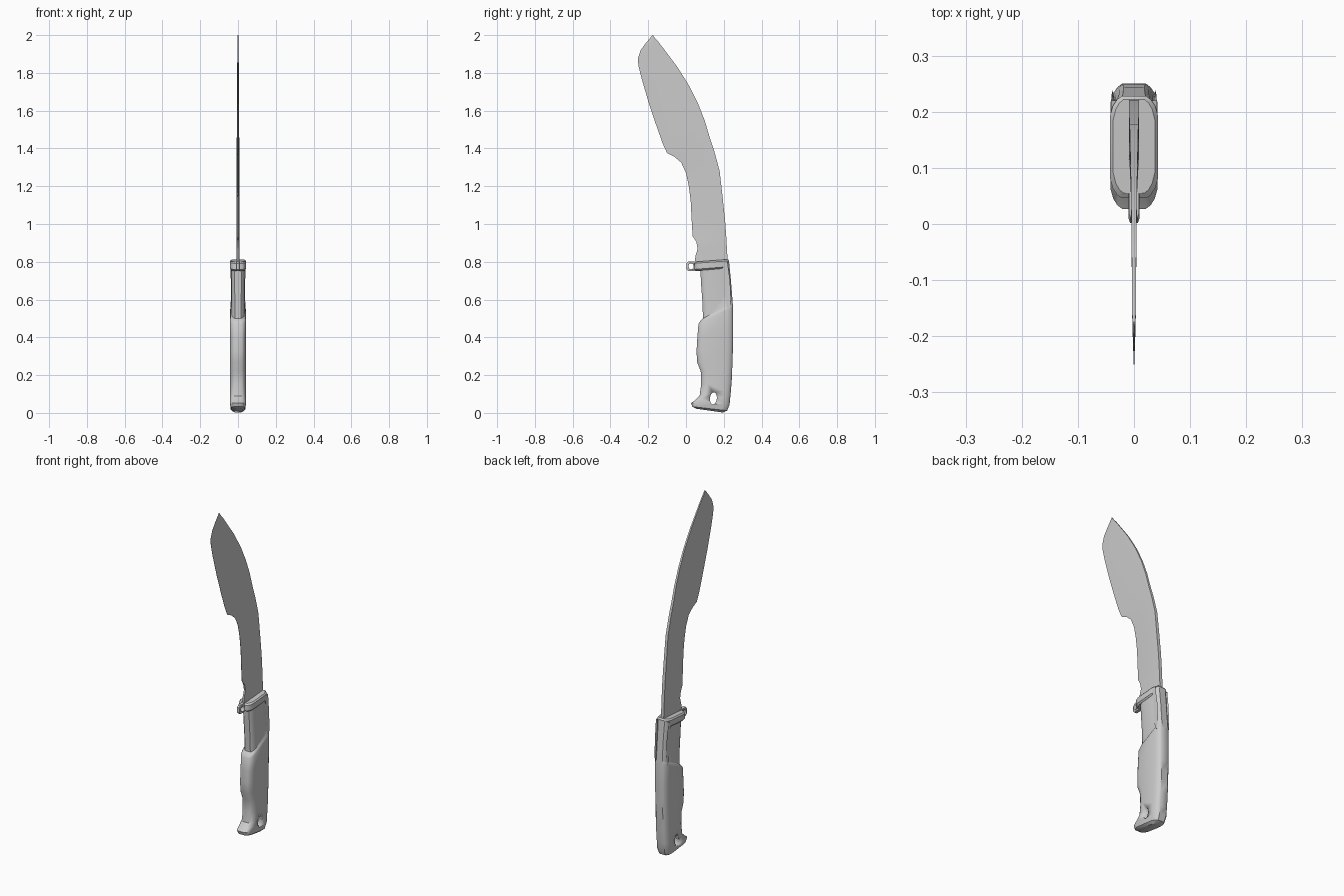
import bpy, bmesh, math
from mathutils import Vector, Matrix

if "Cube" in bpy.data.objects:
    bpy.data.objects.remove(bpy.data.objects["Cube"])

GREY = (0.6, 0.6, 0.6, 1)
mat = bpy.data.materials.new("plain grey")
mat.use_nodes = True
mat.diffuse_color = GREY
mat.node_tree.nodes["Principled BSDF"].inputs["Base Color"].default_value = GREY


def finish(name, bm, smooth=35):
    bmesh.ops.recalc_face_normals(bm, faces=bm.faces)
    me = bpy.data.meshes.new(name)
    bm.to_mesh(me)
    bm.free()
    me.materials.append(mat)
    ob = bpy.data.objects.new(name, me)
    bpy.context.collection.objects.link(ob)
    bpy.ops.object.select_all(action='DESELECT')
    ob.select_set(True)
    bpy.context.view_layer.objects.active = ob
    bpy.ops.object.shade_smooth_by_angle(angle=math.radians(smooth))
    return ob


def loft(name, rows, section, smooth=35):
    """Skin rows (front y, front z, back y, back z, half width) with a mirrored section."""
    bm = bmesh.new()
    rings = []
    for fy, fz, by, bz, half in rows:
        a, b = Vector((0, fy, fz)), Vector((0, by, bz))
        side = [(a.lerp(b, t), w * half) for t, w in section((b - a).length, fz)]
        ring = [bm.verts.new(p + Vector((w, 0, 0))) for p, w in side]
        ring += [bm.verts.new(p - Vector((w, 0, 0))) for p, w in reversed(side)]
        rings.append(ring)
    n = len(rings[0])
    for lo, hi in zip(rings, rings[1:]):
        for i in range(n):
            j = (i + 1) % n
            bm.faces.new((lo[i], lo[j], hi[j], hi[i]))
    bm.faces.new(rings[0])
    bm.faces.new(rings[-1])
    return finish(name, bm, smooth)


def punch(ob, y, z, ry, rz, tilt=0):
    """Cut an oval hole through the part along x."""
    bm = bmesh.new()
    m = (Matrix.Translation((0, y, z)) @ Matrix.Rotation(tilt, 4, 'X')
         @ Matrix.Diagonal((1, ry, rz, 1)) @ Matrix.Rotation(math.pi / 2, 4, 'Y'))
    bmesh.ops.create_cone(bm, cap_ends=True, segments=24, radius1=1, radius2=1,
                          depth=0.3, matrix=m)
    cutter = finish("hole_cutter", bm)
    cutter.hide_render = True
    mod = ob.modifiers.new("hole", 'BOOLEAN')
    mod.operation, mod.solver, mod.object = 'DIFFERENCE', 'EXACT', cutter
    bpy.context.view_layer.objects.active = ob
    bpy.ops.object.modifier_apply(modifier=mod.name)
    bpy.data.objects.remove(cutter)


# Cross-sections, given as (fraction from front to back, fraction of half width)
def rounded(length, z):
    corner = [(0, .5), (.006, .7), (.018, .88), (.036, 1)]
    return ([(d / length, w) for d, w in corner]
            + [(1 - d / length, w) for d, w in reversed(corner)])


def ground(length, z):
    edge = .55 if z < .92 else .08
    mid = 1 if z < .92 else .72
    return [(0, edge), (.45, mid), (.9, 1), (1, 1)]


def plain(length, z):
    return [(0, .7), (.1, 1), (.9, 1), (1, .7)]


# Blade: squared shoulder, narrow neck, broad forward belly and tip
edge_and_spine = [
    (.045, .78, .222, .78), (.05, .83, .219, .83), (.062, .87, .216, .88),
    (.055, .905, .214, .92), (.035, .935, .212, .95), (.03, 1.02, .207, 1.02),
    (.025, 1.12, .195, 1.13), (.015, 1.2, .185, 1.22), (0, 1.27, .178, 1.28),
    (-.025, 1.325, .165, 1.33), (-.06, 1.355, .15, 1.385), (-.1, 1.375, .125, 1.46),
    (-.125, 1.43, .1, 1.545), (-.16, 1.53, .065, 1.635), (-.2, 1.65, .018, 1.73),
    (-.235, 1.77, -.045, 1.83), (-.252, 1.84, -.09, 1.89), (-.255, 1.875, -.12, 1.93),
    (-.24, 1.92, -.147, 1.965), (-.215, 1.955, -.165, 1.985), (-.18, 1.997, -.175, 2)]
blade_rows = [r + (.009 - .006 * max(0, r[3] - 1.1) / .9,) for r in edge_and_spine]
loft("blade", blade_rows, ground, 25)

# Handle: hooked pommel, palm swell, slanted step, slimmer upper grip
handle = loft("handle", [
    (.055, .022, .195, .002, .026), (.033, .033, .218, .012, .038),
    (.027, .052, .231, .045, .042), (.048, .067, .235, .09, .042),
    (.072, .09, .238, .12, .042), (.08, .15, .242, .17, .042),
    (.078, .22, .245, .24, .042), (.058, .27, .247, .3, .042),
    (.056, .33, .249, .36, .042), (.06, .4, .25, .45, .042),
    (.066, .472, .249, .56, .042), (.075, .485, .248, .573, .04),
    (.09, .5, .247, .583, .034), (.086, .6, .243, .64, .034),
    (.08, .68, .236, .7, .035), (.075, .775, .227, .79, .036)], rounded)
punch(handle, .145, .077, .018, .032, math.radians(-5))

# Raised ridge along the back of the upper grip
loft("back_ridge", [
    (.2, .53, .249, .56, .04), (.202, .6, .246, .6, .038),
    (.197, .7, .238, .7, .038), (.185, .79, .228, .8, .041)], rounded)

# Guard collar
loft("guard", [
    (.055, .752, .215, .766, .036), (.046, .76, .226, .774, .043),
    (.046, .792, .228, .805, .043), (.055, .8, .222, .813, .037)], rounded)

# Thin eyelet lug in front of the guard
lug = loft("guard_lug", [
    (.012, .75, .09, .753, .009), (.002, .76, .09, .76, .01),
    (.002, .79, .09, .79, .01), (.012, .802, .09, .803, .009)], plain)
punch(lug, .027, .776, .014, .016)
